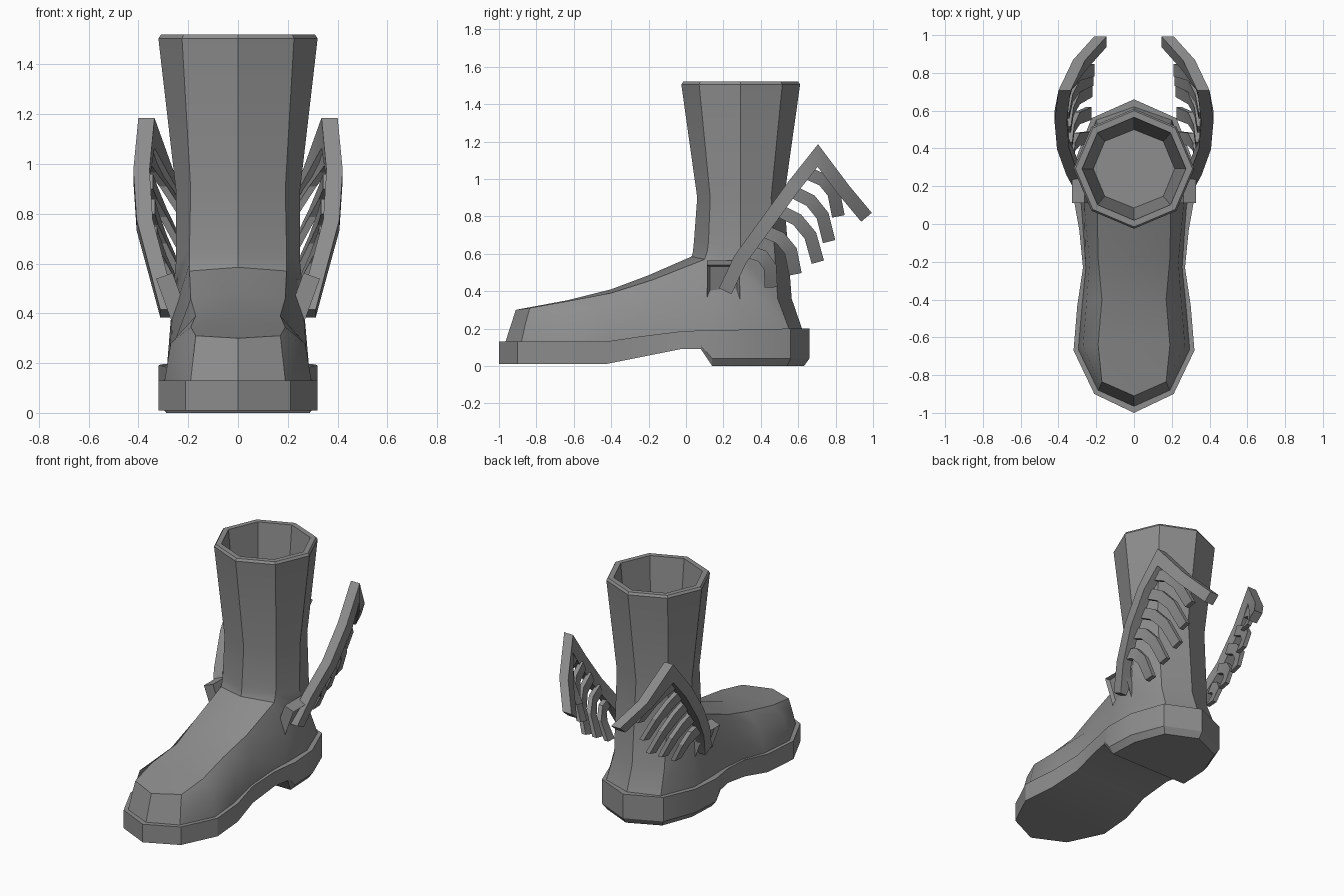
import bpy
import bmesh
from math import radians
from mathutils import Vector, Matrix

cube = bpy.data.objects.get("Cube")
if cube:
    bpy.data.objects.remove(cube, do_unlink=True)

# Single grey material
grey = bpy.data.materials.new("boot grey")
grey.use_nodes = True
colour = (0.27, 0.27, 0.27, 1)
grey.diffuse_color = colour
grey.node_tree.nodes["Principled BSDF"].inputs["Base Color"].default_value = colour


def finish(bm, name, angle=30):
    """Turn a bmesh into a named, shaded object."""
    bmesh.ops.remove_doubles(bm, verts=bm.verts, dist=0.0005)
    bmesh.ops.recalc_face_normals(bm, faces=bm.faces)
    mesh = bpy.data.meshes.new(name)
    bm.to_mesh(mesh)
    bm.free()
    mesh.materials.append(grey)
    obj = bpy.data.objects.new(name, mesh)
    bpy.context.collection.objects.link(obj)
    bpy.ops.object.select_all(action='DESELECT')
    obj.select_set(True)
    bpy.context.view_layer.objects.active = obj
    bpy.ops.object.shade_smooth_by_angle(angle=radians(angle))
    return obj


def bridge(bm, a, b):
    """Join two closed vertex loops with quads."""
    n = len(a)
    for i in range(n):
        j = (i + 1) % n
        bm.faces.new((a[i], a[j], b[j], b[i]))


def loop(bm, half):
    """Closed loop from a half section whose ends lie on x = 0."""
    other = [(-x, y, z) for x, y, z in half[-2:0:-1]]
    return [bm.verts.new(p) for p in list(half) + other]


# Upper: sections swept from the toe, around the ankle and up the shaft
# each section: front centre, front ridge, side, back ridge, back centre
foot = [
    ((0, -.91, .30), (.17, -.835, .31), (.18, -.86, .22), (.19, -.88, .13), (0, -.965, .13)),
    ((0, -.64, .35), (.19, -.64, .345), (.27, -.645, .28), (.295, -.665, .13), (0, -.66, .1)),
    ((0, -.4, .41), (.17, -.4, .39), (.25, -.4, .3), (.275, -.43, .13), (0, -.4, .1)),
    ((0, -.2, .485), (.19, -.18, .46), (.235, -.2, .32), (.255, -.23, .16), (0, -.2, .1)),
    ((0, .03, .585), (.195, .1, .57), (.265, .12, .38), (.28, .1, .18), (0, .1, .15)),
    ((0, .035, .6), (.195, .11, .6), (.265, .25, .42), (.285, .32, .19), (0, .3, .15)),
    ((0, .038, .62), (.195, .115, .62), (.26, .29, .5), (.2, .55, .2), (0, .62, .2)),
    ((0, .042, .66), (.195, .12, .66), (.25, .29, .6), (.185, .49, .36), (0, .565, .36)),
]


def shaft(z, front, back, side, ridge):
    """Level octagonal section of the shaft."""
    mid = (front + back) / 2
    step = (back - front) * .35
    return ((0, front, z), (ridge, mid - step, z), (side, mid, z),
            (ridge, mid + step, z), (0, back, z))


sections = foot + [
    shaft(.9, .06, .525, .25, .19),
    shaft(1.505, -.025, .61, .32, .225),
    shaft(1.52, -.015, .6, .31, .218),
    shaft(1.52, .02, .565, .275, .193),
    shaft(.9, .085, .5, .215, .155),
]
bm = bmesh.new()
rings = [loop(bm, s) for s in sections]
for a, b in zip(rings, rings[1:]):
    bridge(bm, a, b)
toe = rings[0]
bm.faces.new(toe[:5])
bm.faces.new([toe[0]] + toe[:3:-1])
bm.faces.new(rings[-1])
finish(bm, "boot_upper", 35)

# Sole: stations of y, half width, top height and bottom height
stations = [
    (-1, 0, .13, .01), (-.9, .21, .13, .01), (-.67, .32, .13, .01),
    (-.43, .3, .13, .01), (-.23, .27, .16, .05), (-.03, .29, .185, .09),
    (.08, .31, .19, .09), (.14, .32, .19, 0), (.34, .31, .195, 0),
    (.56, .225, .2, 0), (.66, 0, .2, 0),
]
bm = bmesh.new()
rows = []
for y, w, top, low in stations:
    heel = y > .1
    inset = .9 if heel else 1
    low_y = .3 + (y - .3) * .92 if y > .3 else y
    mid = low + (.04 if heel else .02)
    half = [(w, y, top), (w, y, mid), (w * inset, low_y, low)]
    rows.append([bm.verts.new(p) for p in half]
                + [bm.verts.new((-x, b, c)) for x, b, c in reversed(half)])
for a, b in zip(rows, rows[1:]):
    bridge(bm, a, b)
finish(bm, "sole", 20)


def slat(bm, path, width, thick):
    """Curved bar along a path, flat in the side plane, thickness across x."""
    pts = [Vector(p) for p in path]
    prev = None
    for i, p in enumerate(pts):
        before = p - pts[i - 1] if i else pts[1] - p
        after = pts[i + 1] - p if i < len(pts) - 1 else before
        a = Vector((0, before.y, before.z)).normalized()
        b = Vector((0, after.y, after.z)).normalized()
        t = (a + b).normalized()
        side = Vector((0, -t.z, t.y)) * (width / 2 / max(t.dot(a), .5))
        across = Vector((thick / 2, 0, 0))
        ring = [bm.verts.new(p + side * u + across * v)
                for u, v in ((-1, -1), (1, -1), (1, 1), (-1, 1))]
        if prev:
            bridge(bm, prev, ring)
        else:
            bm.faces.new(ring)
        prev = ring
    bm.faces.new(prev)


def add_mirrored(build, name):
    """Build a part on the left and mirror it to the right."""
    for label, sign in (("left", 1), ("right", -1)):
        bm = bmesh.new()
        build(bm)
        bmesh.ops.scale(bm, vec=(sign, 1, 1), verts=bm.verts)
        finish(bm, label + "_" + name, 20)


# Wing frame: one bar rising to a peak and folding back down
def wing_frame(bm):
    slat(bm, [(.28, .21, .40), (.325, .29, .57), (.375, .425, .755),
              (.388, .57, .955), (.368, .705, 1.125),
              (.29, .84, .945), (.178, .965, .795)], .074, .065)


# Feathers: curved slats hanging from the frame, (start, end) in y and z
feathers = [((.65, 1.03), (.815, .80)), ((.575, .93), (.765, .665)),
            ((.50, .83), (.705, .555)), ((.42, .72), (.585, .49)),
            ((.34, .61), (.455, .42))]


def wing_feathers(bm):
    for i, ((y0, z0), (y1, z1)) in enumerate(feathers):
        x0 = .365 - .008 * i
        x1 = .225 + .005 * i
        path = []
        for t in (0, .3, .62, 1):
            bow = .16 * t * (1 - t)
            path.append((x0 + (x1 - x0) * t + bow * .6,
                         y0 + (y1 - y0) * t + bow,
                         z0 + (z1 - z0) * t + bow))
        slat(bm, path, .068, .03)


# Bracket: tilted plate with a raised border that holds the wing
def bracket(bm):
    tilt = Matrix.Translation((.262, .2, .457)) @ Matrix.Rotation(radians(20), 4, 'Y')
    bmesh.ops.create_cube(bm, size=1, matrix=tilt @ Matrix.Diagonal((.07, .175, .2, 1)))
    bm.normal_update()
    outer = max(bm.faces, key=lambda f: f.normal.x)
    bmesh.ops.inset_region(bm, faces=[outer], thickness=.022)
    bmesh.ops.translate(bm, verts=outer.verts, vec=outer.normal * -.02)


add_mirrored(wing_frame, "wing_frame")
add_mirrored(wing_feathers, "wing_feathers")
add_mirrored(bracket, "wing_bracket")
